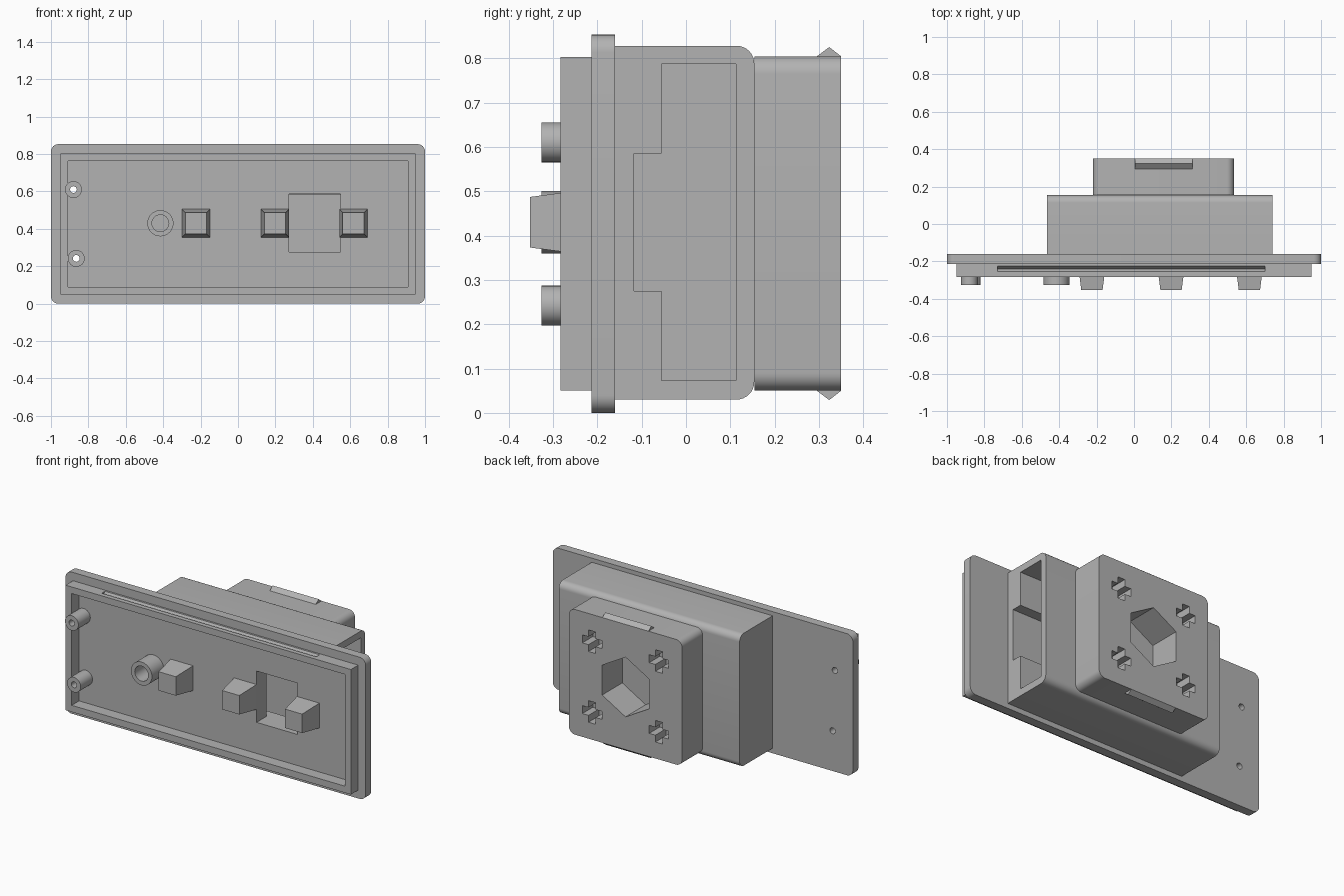
import bpy, bmesh, math

if "Cube" in bpy.data.objects:
    bpy.data.objects.remove(bpy.data.objects["Cube"], do_unlink=True)

grey = bpy.data.materials.new("plain grey")
grey.use_nodes = True
grey.diffuse_color = (0.45, 0.45, 0.45, 1)
grey.node_tree.nodes["Principled BSDF"].inputs["Base Color"].default_value = (0.45, 0.45, 0.45, 1)

MID = 0.427  # height of the centre line


def prism(name, points, axis, start, end, taper=1.0):
    """Extrude a 2D profile: (x, z) along y, or (y, z) along x."""
    place = (lambda p, d: (p[0], d, p[1])) if axis == "y" else (lambda p, d: (d, p[0], p[1]))
    cx = sum(p[0] for p in points) / len(points)
    cz = sum(p[1] for p in points) / len(points)
    tip = [(cx + (p[0] - cx) * taper, cz + (p[1] - cz) * taper) for p in points]
    bm = bmesh.new()
    a = [bm.verts.new(place(p, start)) for p in points]
    b = [bm.verts.new(place(p, end)) for p in tip]
    bm.faces.new(a)
    bm.faces.new(b[::-1])
    for i in range(len(a)):
        j = (i + 1) % len(a)
        bm.faces.new((a[i], b[i], b[j], a[j]))
    bmesh.ops.recalc_face_normals(bm, faces=bm.faces)
    mesh = bpy.data.meshes.new(name)
    bm.to_mesh(mesh)
    bm.free()
    mesh.materials.append(grey)
    ob = bpy.data.objects.new(name, mesh)
    bpy.context.collection.objects.link(ob)
    return ob


def rect(u0, u1, v0, v1, radii=(0, 0, 0, 0)):
    """Rectangle with a radius for each corner, counter-clockwise from the low corner."""
    pts = []
    corners = ((u0, v0, 1, 1), (u1, v0, -1, 1), (u1, v1, -1, -1), (u0, v1, 1, -1))
    for k, ((u, v, su, sv), r) in enumerate(zip(corners, radii)):
        if not r:
            pts.append((u, v))
            continue
        for i in range(9):
            t = math.pi * (1 + k / 2 + i / 16)
            pts.append((u + su * r + r * math.cos(t), v + sv * r + r * math.sin(t)))
    return pts


def ring(x, z, r, n=32, turn=0.0):
    return [(x + r * math.cos(turn + math.tau * i / n), z + r * math.sin(turn + math.tau * i / n))
            for i in range(n)]


def cut(ob, *cutters):
    for c in cutters:
        c.hide_render = True
        mod = ob.modifiers.new("cut", "BOOLEAN")
        mod.operation = "DIFFERENCE"
        mod.solver = "EXACT"
        mod.object = c
        bpy.context.view_layer.objects.active = ob
        bpy.ops.object.modifier_apply(modifier=mod.name)
        bpy.data.objects.remove(c, do_unlink=True)


def window():
    return prism("window_cutter", rect(0.273, 0.547, 0.277, 0.586), "y", -0.3, -0.08)


screws = [(-0.88, 0.61), (-0.865, 0.242)]
parts = []

# Face plate with its window and screw holes
plate = prism("face_plate", rect(-1, 1, 0, 0.853, (0.04,) * 4), "y", -0.213, -0.16)
cut(plate, window(), *[prism("hole_cutter", ring(x, z, 0.018), "y", -0.4, 0) for x, z in screws])
parts.append(plate)

# Raised rim with a V groove along the top and bottom
rim = prism("front_rim", rect(-0.95, 0.95, 0.05, 0.803), "y", -0.283, -0.213)
cut(rim, prism("recess_cutter", rect(-0.91, 0.91, 0.09, 0.763), "y", -0.4, 0))
for edge, s in ((0.803, 1), (0.05, -1)):
    vee = [(-0.262, edge + s * 0.01), (-0.24, edge - s * 0.022), (-0.218, edge + s * 0.01)]
    cut(rim, prism("groove_cutter", vee, "x", -0.73, 0.70))
parts.append(rim)

# Housing, hollow and open at the left end
housing = prism("housing", rect(-0.16, 0.154, 0.03, 0.828, (0, 0.04, 0.04, 0)), "x", -0.465, 0.74)
cut(housing,
    prism("cavity_cutter", rect(-0.055, 0.113, 0.073, 0.787), "x", -0.42, 0.8),
    prism("slot_cutter", rect(-0.117, -0.05, 0.275, 0.585), "x", -0.42, 0.8),
    window())
parts.append(housing)

# Rear block with a hexagonal socket and four cross-shaped sockets
BX = 0.158
block = prism("rear_block", rect(BX - 0.377, BX + 0.377, 0.05, 0.804, (0.04,) * 4), "y", 0.154, 0.35)
cut(block, prism("hex_cutter", ring(BX, MID, 0.18, 6, math.pi / 6), "y", 0.158, 0.5))
w, h = 0.024, 0.065
cross = [(w, h), (-w, h), (-w, w), (-h, w), (-h, -w), (-w, -w),
         (-w, -h), (w, -h), (w, -w), (h, -w), (h, w), (w, w)]
for sx in (-1, 1):
    for sz in (-1, 1):
        pts = [(BX + sx * 0.223 + u, MID + sz * 0.213 + v) for u, v in cross]
        cut(block, prism("cross_cutter", pts, "y", 0.25, 0.5))
parts.append(block)

# Snap ridges above and below the rear block
for name, edge, s in (("top_snap_ridge", 0.804, 1), ("bottom_snap_ridge", 0.05, -1)):
    parts.append(prism(name, [(0.295, edge), (0.323, edge + s * 0.021), (0.35, edge)], "x", 0.005, 0.312))

# Hollow round bosses
for name, x, z, r, bore in (("upper_screw_boss", *screws[0], 0.045, 0.018),
                            ("lower_screw_boss", *screws[1], 0.045, 0.018),
                            ("round_boss", -0.415, 0.43, 0.07, 0.045)):
    boss = prism(name, ring(x, z, r), "y", -0.326, -0.213)
    cut(boss, prism("bore_cutter", ring(x, z, bore), "y", -0.4, -0.1))
    parts.append(boss)

# Tapered square pegs
for i, x in enumerate((-0.225, 0.198, 0.617)):
    parts.append(prism(f"square_peg_{i + 1}", rect(x - 0.075, x + 0.075, 0.355, 0.505),
                       "y", -0.213, -0.352, 0.76))

# Smooth only the rounded surfaces
bpy.ops.object.select_all(action="DESELECT")
for ob in parts:
    ob.select_set(True)
bpy.context.view_layer.objects.active = parts[0]
bpy.ops.object.shade_smooth_by_angle(angle=math.radians(25))
